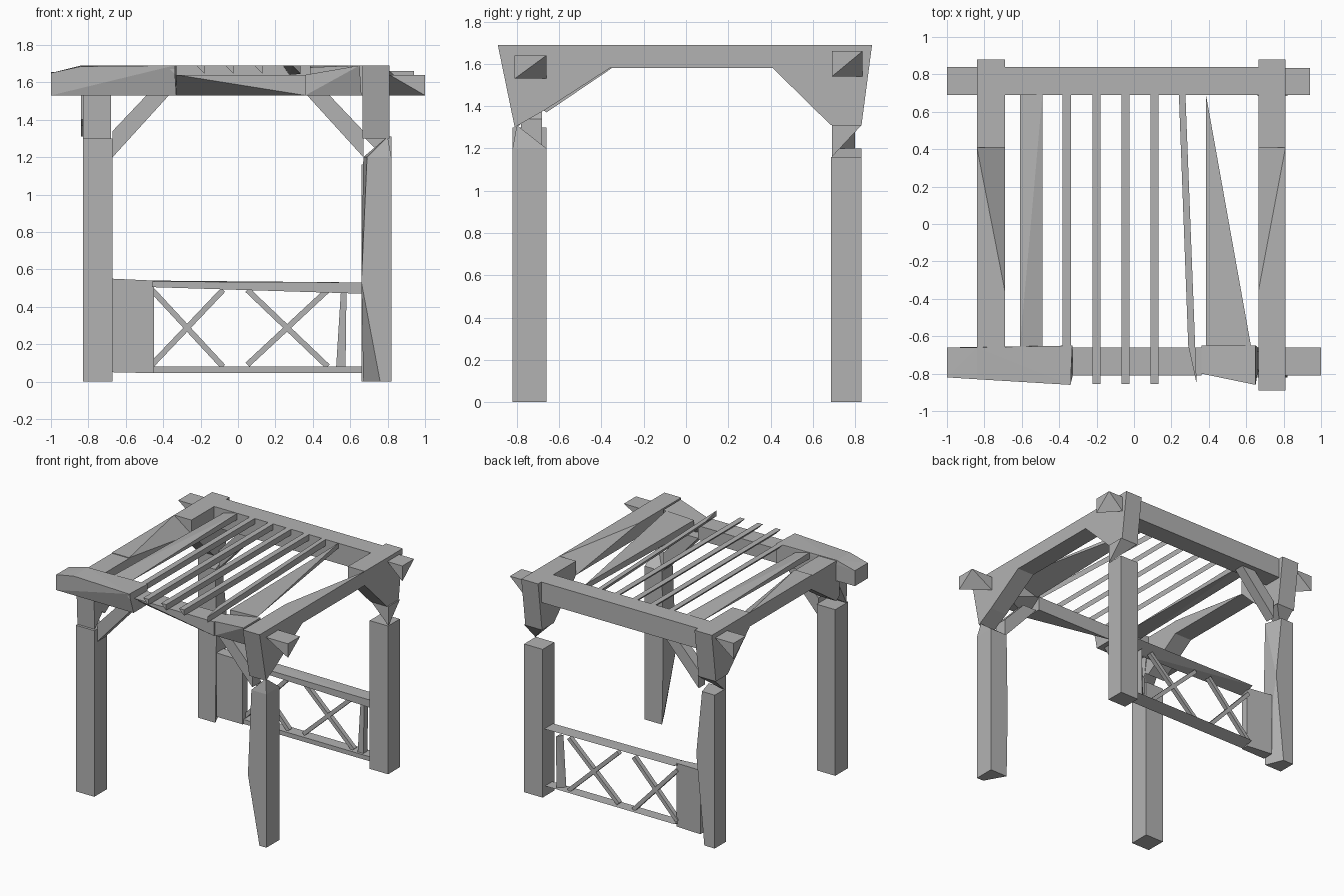
import bpy, bmesh
from mathutils import Vector

if "Cube" in bpy.data.objects:
    bpy.data.objects.remove(bpy.data.objects["Cube"])

# Darker grey for the whole timber frame
timber = bpy.data.materials.new("timber_grey")
timber.diffuse_color = (.45, .45, .45, 1)
timber.use_nodes = True
timber.node_tree.nodes["Principled BSDF"].inputs["Base Color"].default_value = timber.diffuse_color


def finish(name, bm):
    bmesh.ops.recalc_face_normals(bm, faces=bm.faces)
    me = bpy.data.meshes.new(name)
    bm.to_mesh(me)
    bm.free()
    me.materials.append(timber)
    ob = bpy.data.objects.new(name, me)
    bpy.context.collection.objects.link(ob)
    return ob


def hull(name, pts):
    """Faceted solid around a few corner points."""
    bm = bmesh.new()
    for p in pts:
        bm.verts.new(p)
    bmesh.ops.convex_hull(bm, input=bm.verts)
    loose = [v for v in bm.verts if not v.link_faces]
    bmesh.ops.delete(bm, geom=loose, context='VERTS')
    return finish(name, bm)


def corners(x, y, z):
    return [(a, b, c) for a in x for b in y for c in z]


def box(name, x, y, z):
    return hull(name, corners(x, y, z))


def profile(name, pts, axis, lo, hi):
    """Extrude an outline (x,z) along y or (y,z) along x."""
    bm = bmesh.new()
    vs = [bm.verts.new((lo, a, b) if axis == 'x' else (a, lo, b)) for a, b in pts]
    f = bm.faces.new(vs)
    r = bmesh.ops.extrude_face_region(bm, geom=[f])
    d = Vector((hi - lo, 0, 0)) if axis == 'x' else Vector((0, hi - lo, 0))
    bmesh.ops.translate(bm, vec=d, verts=[g for g in r['geom'] if isinstance(g, bmesh.types.BMVert)])
    return finish(name, bm)


def bar(name, a, b, w, y0, y1):
    """Slanted bar in the x-z plane."""
    a, b = Vector(a), Vector(b)
    n = (b - a).normalized()
    n = Vector((-n.y, n.x)) * w / 2
    return profile(name, [a + n, b + n, b - n, a - n], 'y', y0, y1)


# Posts
box("front_left_post", (-.83, -.67), (-.82, -.66), (0, 1.3))
box("back_right_post", (.66, .82), (.685, .83), (0, 1.16))
hull("front_right_post", [(.67, -.66, 0), (.82, -.66, 0), (.82, -.82, 0), (.76, -.82, 0),
                          (.66, -.82, .53), (.66, -.66, .53),
                          (.67, -.66, 1.2), (.82, -.66, 1.2), (.82, -.82, 1.2),
                          (.69, -.82, 1.2), (.8, -.8, 1.31)])
hull("back_left_post", [(-.83, .69, 0), (-.83, .83, 0), (-.68, .69, 0), (-.74, .83, 0),
                        (-.67, .83, .7), (-.67, .69, .7),
                        (-.83, .69, 1.2), (-.83, .83, 1.2), (-.68, .69, 1.2), (-.72, .83, 1.2)])

# Pointed caps joining posts and side beams
hull("back_right_cap", corners((.67, .82), (.69, .83), (1.31,)) + [(.82, .69, 1.16)])
hull("back_left_cap", corners((-.83, -.68), (.69, .83), (1.31,)) + [(-.83, .69, 1.18)])
hull("front_left_cap", corners((-.83, -.68), (-.81, -.67), (1.54,)) +
     [(-.83, -.8, 1.3), (-.68, -.8, 1.3), (-.69, -.7, 1.38)])

# Side beams: braced ends plus a sloping middle with an open top
for side, x0, x1, front in (
        ("right", .665, .81, [(-.36, 1.69), (-.89, 1.69), (-.81, 1.3), (-.67, 1.38), (-.36, 1.58)]),
        ("left", -.69, -.84, [(-.35, 1.685), (-.7, 1.685), (-.7, 1.4), (-.66, 1.37), (-.35, 1.58)])):
    profile(f"{side}_beam_front", front, 'x', x0, x1)
    profile(f"{side}_beam_back", [(.41, 1.69), (.88, 1.69), (.83, 1.31), (.685, 1.31), (.41, 1.58)],
            'x', x0, x1)
    hull(f"{side}_beam_middle", corners((x0, x1), (-.36, .41), (1.58,)) +
         [(x1, .41, 1.69), (x0, -.36, 1.69), (x1, -.36, 1.69)])

# Front beam in three chunks
hull("front_beam_left", corners((-1,), (-.82, -.66), (1.53, 1.65)) +
     [(-.84, -.66, 1.69), (-.84, -.83, 1.685), (-.34, -.86, 1.69), (-.33, -.65, 1.69),
      (-.33, -.82, 1.53), (-.33, -.65, 1.53)])
hull("front_beam_middle", corners((-.33, .36), (-.81, -.66), (1.64,)) +
     [(-.33, -.66, 1.53), (.36, -.66, 1.53), (.36, -.81, 1.53)])
hull("front_beam_right", [(.36, -.65, 1.64), (.36, -.8, 1.64), (.36, -.8, 1.53), (.65, -.86, 1.69),
                          (.65, -.65, 1.69), (.66, -.8, 1.53), (.66, -.66, 1.53)])

# Back beam
box("back_beam", (-.69, .665), (.69, .84), (1.53, 1.69))


# Faceted beam ends outside the side beams
def beam_end(name, x0, x1, y0, y1, z0, z1):
    hull(name, corners((x0, x1), (y0, y1), (z1,)) + [(x1, y0, z0), (x0, y1, z0)])


beam_end("front_right_beam_end", .81, 1, -.81, -.66, 1.53, 1.64)
beam_end("back_right_beam_end", .81, .94, .69, .835, 1.54, 1.66)
beam_end("back_left_beam_end", -.84, -1, .84, .69, 1.53, 1.655)

# Front and back knee braces
for name, s, y0, y1 in (("front_left_brace", -1, -.78, -.68), ("front_right_brace", 1, -.78, -.68),
                        ("back_left_brace", -1, .72, .8)):
    profile(name, [(s * .67, 1.2), (s * .67, 1.34), (s * .49, 1.53), (s * .37, 1.53)], 'y', y0, y1)

# Thin rafters with a triangular section
for i, x in enumerate((-.36, -.2, -.045, .11)):
    hull(f"rafter_{i + 1}", [(x + dx, y, z) for y in (-.855, .69)
                             for dx, z in ((-.022, 1.69), (.022, 1.69), (.022, 1.645))])
hull("rafter_5", [(.24, .69, 1.69), (.275, .69, 1.69), (.275, .69, 1.64),
                  (.29, -.65, 1.69), (.335, -.855, 1.69), (.335, -.855, 1.645)])
# Wide and wedge-shaped roof planks
hull("wide_roof_plank", [(-.61, -.655, 1.69), (-.49, -.655, 1.66), (-.61, -.655, 1.64),
                         (-.61, .69, 1.66), (-.49, .69, 1.69), (-.49, .69, 1.64)])
hull("wedge_roof_plank", [(.385, .69, 1.69), (.385, .69, 1.65), (.385, -.65, 1.68),
                          (.385, -.65, 1.62), (.625, -.65, 1.69)])

# Back railing
hull("railing_panel", [(-.67, .69, .05), (-.45, .70, .045), (-.67, .69, .55), (-.45, .70, .54),
                       (-.67, .78, .05), (-.45, .76, .045), (-.67, .78, .55), (-.45, .76, .54)])
hull("railing_top", [(-.46, .69, .505), (-.46, .69, .535), (-.46, .81, .54), (.66, .7, .47),
                     (.66, .7, .53), (.66, .81, .53)])
hull("railing_bottom", [(-.46, .71, .045), (-.46, .71, .08), (-.46, .8, .08), (.66, .71, .045),
                        (.66, .71, .08), (.66, .8, .08)])
for i, (x0, x1) in enumerate(((-.46, -.08), (.05, .48))):
    bar(f"railing_cross_{i + 1}_rising", (x0, .09), (x1, .49), .03, .735, .77)
    bar(f"railing_cross_{i + 1}_falling", (x0, .49), (x1, .08), .03, .735, .77)
hull("railing_upright", [(.525, .73, .08), (.575, .73, .08), (.575, .78, .08),
                         (.55, .73, .48), (.58, .73, .48), (.58, .78, .48)])
